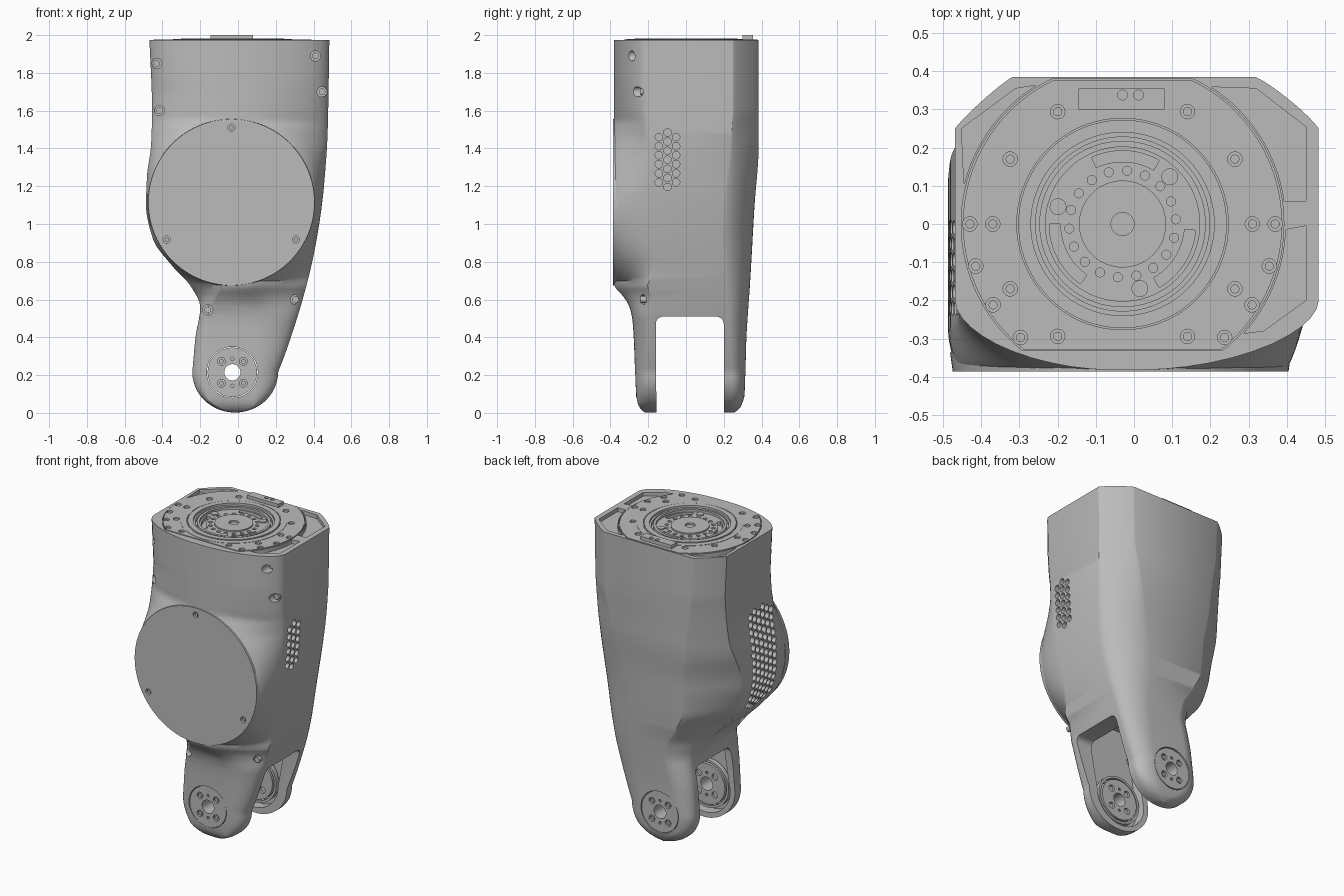
import bpy, bmesh
from math import sin, cos, pi, sqrt, radians
from mathutils import Matrix

if "Cube" in bpy.data.objects:
    bpy.data.objects.remove(bpy.data.objects["Cube"])

grey = bpy.data.materials.new("plain grey")
grey.use_nodes = True
grey.diffuse_color = (0.5, 0.5, 0.5, 1)
grey.node_tree.nodes["Principled BSDF"].inputs["Base Color"].default_value = (0.5, 0.5, 0.5, 1)

TOP = 1.974
AXIS_X, HUB_Z = -0.03, 0.215      # centre line and joint height
DISC_X, DISC_Z, DISC_R = -0.035, 1.115, 0.44
TURN = {"x": Matrix.Rotation(pi / 2, 4, "Y"), "y": Matrix.Rotation(pi / 2, 4, "X"), "z": Matrix()}


def make(name, bm):
    bmesh.ops.recalc_face_normals(bm, faces=bm.faces)
    mesh = bpy.data.meshes.new(name)
    bm.to_mesh(mesh)
    bm.free()
    mesh.materials.append(grey)
    ob = bpy.data.objects.new(name, mesh)
    bpy.context.scene.collection.objects.link(ob)
    return ob


def rods(name, centres, radius, length, axis, sides=16, end_radius=None):
    """One mesh holding a cylinder at every centre."""
    bm = bmesh.new()
    for c in centres:
        bmesh.ops.create_cone(bm, cap_ends=True, segments=sides, radius1=radius,
                              radius2=end_radius or radius, depth=length,
                              matrix=Matrix.Translation(c) @ TURN[axis])
    return make(name, bm)


def prism(name, outlines, lo, hi, axis="z"):
    """Outlines extruded from lo to hi along an axis."""
    place = {"x": lambda p, h: (h, *p), "y": lambda p, h: (p[0], h, p[1]), "z": lambda p, h: (*p, h)}[axis]
    bm = bmesh.new()
    for pts in outlines:
        a = [bm.verts.new(place(p, lo)) for p in pts]
        b = [bm.verts.new(place(p, hi)) for p in pts]
        bm.faces.new(a)
        bm.faces.new(b[::-1])
        for i in range(len(pts)):
            j = (i + 1) % len(pts)
            bm.faces.new((a[i], a[j], b[j], b[i]))
    return make(name, bm)


def box(name, x, y, z):
    return prism(name, [[(x[0], y[0]), (x[1], y[0]), (x[1], y[1]), (x[0], y[1])]], *z)


def lathe(name, profile, sides=72):
    """Closed profile of (radius, height) turned about the top axis."""
    bm = bmesh.new()
    rings = [[bm.verts.new((AXIS_X + r * cos(2 * pi * k / sides), r * sin(2 * pi * k / sides), z))
              for r, z in profile] for k in range(sides)]
    n = len(profile)
    for k in range(sides):
        a, b = rings[k], rings[(k + 1) % sides]
        for i in range(n):
            bm.faces.new((a[i], a[(i + 1) % n], b[(i + 1) % n], b[i]))
    return make(name, bm)


def cut(cutter, *targets):
    for ob in targets:
        mod = ob.modifiers.new("cut", "BOOLEAN")
        mod.operation, mod.solver, mod.object = "DIFFERENCE", "EXACT", cutter
        with bpy.context.temp_override(object=ob, active_object=ob, selected_objects=[ob]):
            bpy.ops.object.modifier_apply(modifier=mod.name)
    bpy.data.objects.remove(cutter)


def arc(r, start, end, steps=20, cx=AXIS_X, cy=0):
    angles = [radians(start + (end - start) * i / steps) for i in range(steps + 1)]
    return [(cx + r * cos(a), cy + r * sin(a)) for a in angles]


def curve(*keys):
    """Smooth curve through (height, value) keys without overshoot."""
    slope = [(b[1] - a[1]) / (b[0] - a[0]) for a, b in zip(keys, keys[1:])]
    inner = [2 * p * q / (p + q) if p * q > 0 else 0 for p, q in zip(slope, slope[1:])]
    tan = [slope[0]] + inner + [slope[-1]]

    def value(z):
        if z <= keys[0][0]:
            return keys[0][1]
        for i, (a, b) in enumerate(zip(keys, keys[1:])):
            if z <= b[0]:
                d = b[0] - a[0]
                t = (z - a[0]) / d
                s = t * t * (3 - 2 * t)
                return (a[1] * (1 - s) + b[1] * s + d * tan[i] * t * (1 - t) ** 2
                        - d * tan[i + 1] * t * t * (1 - t))
        return keys[-1][1]
    return value


# Outer limits of the shell by height
left = curve((.215, -.242), (.4, -.225), (.56, -.2), (.67, -.25), (.78, -.35), (.92, -.45),
             (1.1, -.487), (1.25, -.482), (1.42, -.46), (1.6, -.455), (2, -.47))
right = curve((.215, .212), (.3, .245), (.4, .28), (.6, .342), (.8, .393), (1, .43), (1.2, .455),
              (1.5, .475), (2, .484))
front = curve((0, -.215), (.02, -.24), (.06, -.258), (.12, -.265), (.42, -.278), (.5, -.285),
              (.57, -.303), (.62, -.335), (.68, -.381), (2, -.382))
back = curve((0, .255), (.03, .288), (.1, .31), (.4, .32), (.7, .34), (1.1, .363), (1.4, .384), (2, .385))
# Corner sizes and roundness by height
flat = curve((0, .12), (.5, .12), (.7, .03))
front_left_y = curve((0, .06), (.5, .07), (.66, .13), (1.1, .1), (1.4, .13), (1.7, .18))
front_right_y = curve((0, .06), (.5, .1), (.66, .17), (.8, .22), (1.1, .2), (1.7, .18))
back_left_x = curve((0, .09), (.5, .12), (.8, .2), (1.1, .26), (1.4, .2), (1.7, .15))
back_left_y = curve((0, .06), (.5, .1), (.8, .27), (1.1, .25), (1.4, .17), (1.7, .135))
back_right_x = curve((0, .09), (.5, .16), (1, .25), (1.3, .22), (1.6, .165))
back_right_y = curve((0, .06), (.5, .1), (1, .17), (1.6, .135))
front_round = curve((0, 2), (.5, 1.9), (.66, 1.15), (.9, 1.5), (1.15, 1.5), (1.44, 1.3), (1.58, 1.65), (1.75, 1.8))
back_left_round = curve((0, 2), (.5, 1.8), (.85, 1.15), (1.45, 1.1))
back_right_round = curve((0, 2), (1, 1.7), (1.5, 1.15))


def section(z):
    xl, xr, yf, yb = left(z), right(z), front(z), back(z)
    if z < HUB_Z:      # rounded leg tips
        half = sqrt(1 - ((HUB_Z - z) / .213) ** 2)
        middle = (xl + xr) / 2
        xl, xr = middle + (xl - middle) * half, middle + (xr - middle) * half
    h = max(flat(z), sqrt(max(0, (DISC_R - .01) ** 2 - (z - DISC_Z) ** 2)))
    big = .48 * (xr - xl)
    size = lambda v: min(max(v, .03), big)
    fp = front_round(z)
    corners = [(xr, yb, -1, -1, size(back_right_x(z)), back_right_y(z), back_right_round(z)),
               (xl, yb, 1, -1, size(back_left_x(z)), back_left_y(z), back_left_round(z)),
               (xl, yf, 1, 1, size(DISC_X - h - xl), front_left_y(z), fp),
               (xr, yf, -1, 1, size(xr - DISC_X - h), front_right_y(z), fp)]
    pts, n = [], 11
    for k, (x, y, sx, sy, ax, ay, p) in enumerate(corners):
        for i in range(n + 1):
            t = pi / 2 * (i if k % 2 == 0 else n - i) / n
            pts.append((x + sx * ax * (1 - max(0, cos(t)) ** (2 / p)),
                        y + sy * ay * (1 - max(0, sin(t)) ** (2 / p)), z))
    return pts


# Main shell, lofted upward from the leg tips
heights = [HUB_Z - .213 * cos(radians(a)) for a in range(6, 90, 7)]
heights += [HUB_Z + (TOP - HUB_Z) * i / 80 for i in range(81)]
bm = bmesh.new()
rings = [[bm.verts.new(p) for p in section(z)] for z in heights]
for a, b in zip(rings, rings[1:]):
    for i in range(len(a)):
        j = (i + 1) % len(a)
        bm.faces.new((a[i], a[j], b[j], b[i]))
bm.faces.new(rings[0])
bm.faces.new(rings[-1])
bmesh.ops.remove_doubles(bm, verts=bm.verts, dist=.0001)
shell = make("shell", bm)

# Fork slot between the legs, with rounded upper corners
slot = [(-.156, -.1), (.2, -.1)] + arc(.04, 0, 90, 6, .16, .47) + arc(.04, 90, 180, 6, -.12, .47)
cut(prism("slot_cutter", [slot], -1, 1, "x"), shell)

# Hollow inner faces of the legs and cavity above
hollow = arc(.178, 180, 360, 24, AXIS_X, HUB_Z) + [(.2, .5), (.22, .85), (-.12, .85), (-.16, .5)]
cut(prism("hollow_cutter", [hollow], -.225, .265, "y"), shell)
cut(rods("hub_cutter", [(AXIS_X, 0, HUB_Z)], .135, 2, "y", 48), shell)

# Honeycomb vents on both sides
vents = []
for i in range(3):
    count = 7 if i == 1 else 6
    for j in range(count):
        z = 1.34 + .048 * (j - (count - 1) / 2)
        vents.append((right(z), -.144 + .046 * i, z))
for i in range(6):
    for j in range(14):
        z = .85 + .048 * j + (.024 if i % 2 else 0)
        if abs(z - 1.18) < .34 - .02 * abs(i - 2):
            vents.append((left(z), -.01 - .042 * i, z))
cut(rods("vent_cutter", vents, .02, .14, "x", 12), shell)

# Front cover screws, sunk into the shell
screws = [(-.43, 1.85), (-.415, 1.6), (.41, 1.89), (.445, 1.7), (.305, .6), (-.16, .545)]
cut(rods("screw_cutter", [(x, -.37, z) for x, z in screws], .027, .3, "y"), shell)
rods("shell_screws", [(x, -.225, z) for x, z in screws], .018, .03, "y", 12)

# Round front cover
cover = rods("front_cover", [(DISC_X, -.361, DISC_Z)], .447, .05, "y", 96, DISC_R)
spots = arc(.395, 90, 330, 2, DISC_X, DISC_Z)
cut(rods("cover_cutter", [(x, -.386, z) for x, z in spots], .019, .04, "y"), cover, shell)
rods("cover_screws", [(x, -.37, z) for x, z in spots], .011, .02, "y", 12)

# Joint hubs in both legs, each with a rim behind its inner face
for name, outer, inner in (("front_hub", -.266, -.17), ("back_hub", .311, .21)):
    hub = rods(name, [(AXIS_X, (outer + inner) / 2, HUB_Z)], .131, abs(outer - inner), "y", 48)
    cut(rods("bore", [(AXIS_X, 0, HUB_Z)], .043, 2, "y", 32), hub)
    for y in (outer, inner):
        cut(rods("bolts", [(x, y, z) for x, z in arc(.082, 45, 315, 3, AXIS_X, HUB_Z)], .021, .03, "y"), hub)
        cut(rods("pins", [(x, y, z) for x, z in arc(.072, 90, 270, 1, AXIS_X, HUB_Z)], .009, .03, "y", 10), hub)
    rods(name + "_bolts", [(x, outer * .965, z) for x, z in arc(.082, 45, 315, 3, AXIS_X, HUB_Z)],
         .012, .014, "y", 12)
    rim = rods(name + "_rim", [(AXIS_X, inner * .8 + outer * .2, HUB_Z)], .155, .03, "y", 48)
    cut(rods("rim_bore", [(AXIS_X, 0, HUB_Z)], .14, 1, "y", 48), rim)

# Bracket inside the cavity
box("inner_bracket", (-.08, .15), (-.1, .14), (.62, .86))

# Corner pockets in the top face
pockets = [arc(.428, 8, 57) + [(.32, .355), (.45, .255), (.45, .06)],
           arc(.428, 122, 166) + [(-.452, .25), (-.31, .355)],
           arc(.428, -42, -2) + [(.45, -.005), (.45, -.2), (.34, -.28)]]
cut(prism("pocket_cutter", pockets, TOP - .025, TOP + .1), shell)

# Mounting flange, trimmed straight at the front and back, in a narrow seam
trimmed = lambda r: arc(r, -51.8, 64.5, 40) + arc(r, 115.5, 231.8, 40)
cut(prism("seam_cutter", [trimmed(.4225)], TOP - .012, TOP + .1), shell)
flange = prism("mounting_flange", [trimmed(.418)], 1.94, TOP + .003)
cut(rods("well", [(AXIS_X, 0, TOP)], .277, .04, "z", 72), flange)
cut(rods("deep_well", [(AXIS_X, 0, TOP)], .235, .09, "z", 72), flange, shell)
bolts = [(x, y) for k, (x, y) in enumerate(arc(.34, 0, 330, 11)) if k not in (3, 9)]
bolts += arc(.4, 0, -48, 3) + arc(.4, 180, 228, 3)
cut(rods("flange_holes", [(x, y, TOP) for x, y in bolts], .019, .04, "z"), flange, shell)
rods("flange_bolts", [(x, y, TOP - .012) for x, y in bolts], .012, .016, "z", 12)
lathe("outer_ring", [(.315, 1.96), (.315, 1.979), (.28, 1.979), (.28, 1.96)])
lathe("bearing_ring", [(.273, 1.94), (.273, 1.982), (.24, 1.982), (.24, 1.968), (.228, 1.968), (.228, 1.94)])

# Rotor in the middle, with curved slots and a bolt circle
rotor = lathe("rotor", [(.03, 1.925), (.03, 1.967), (.114, 1.967), (.114, 1.958), (.202, 1.958),
                        (.202, 1.973), (.218, 1.973), (.218, 1.95), (.232, 1.95), (.232, 1.925)])
slots = [arc(.192, a, a + 55) + arc(.163, a + 55, a) for a in (60, 180, 300)]
cut(prism("rotor_slots", slots, 1.935, 2.1), rotor)
cut(rods("rotor_holes", [(x, y, 1.96) for x, y in arc(.14, 5, 345, 17)], .012, .03, "z", 12), rotor)
rods("rotor_lugs", [(x, y, 1.955) for x, y in arc(.175, 45, 285, 2)], .022, .02, "z", 20)
rods("rotor_core", [(AXIS_X, 0, 1.94)], .04, .03, "z", 24)

# Raised key at the back of the flange
key = box("key_block", (-.145, .08), (.3, .355), (1.96, 2.0))
cut(rods("key_holes", [(AXIS_X, .338, 2), (.012, .338, 2)], .013, .03, "z"), key)

# Smooth the curved parts and keep crisp edges
for ob in bpy.context.scene.objects:
    ob.select_set(ob.type == "MESH")
bpy.context.view_layer.objects.active = shell
bpy.ops.object.shade_smooth_by_angle(angle=radians(32))
